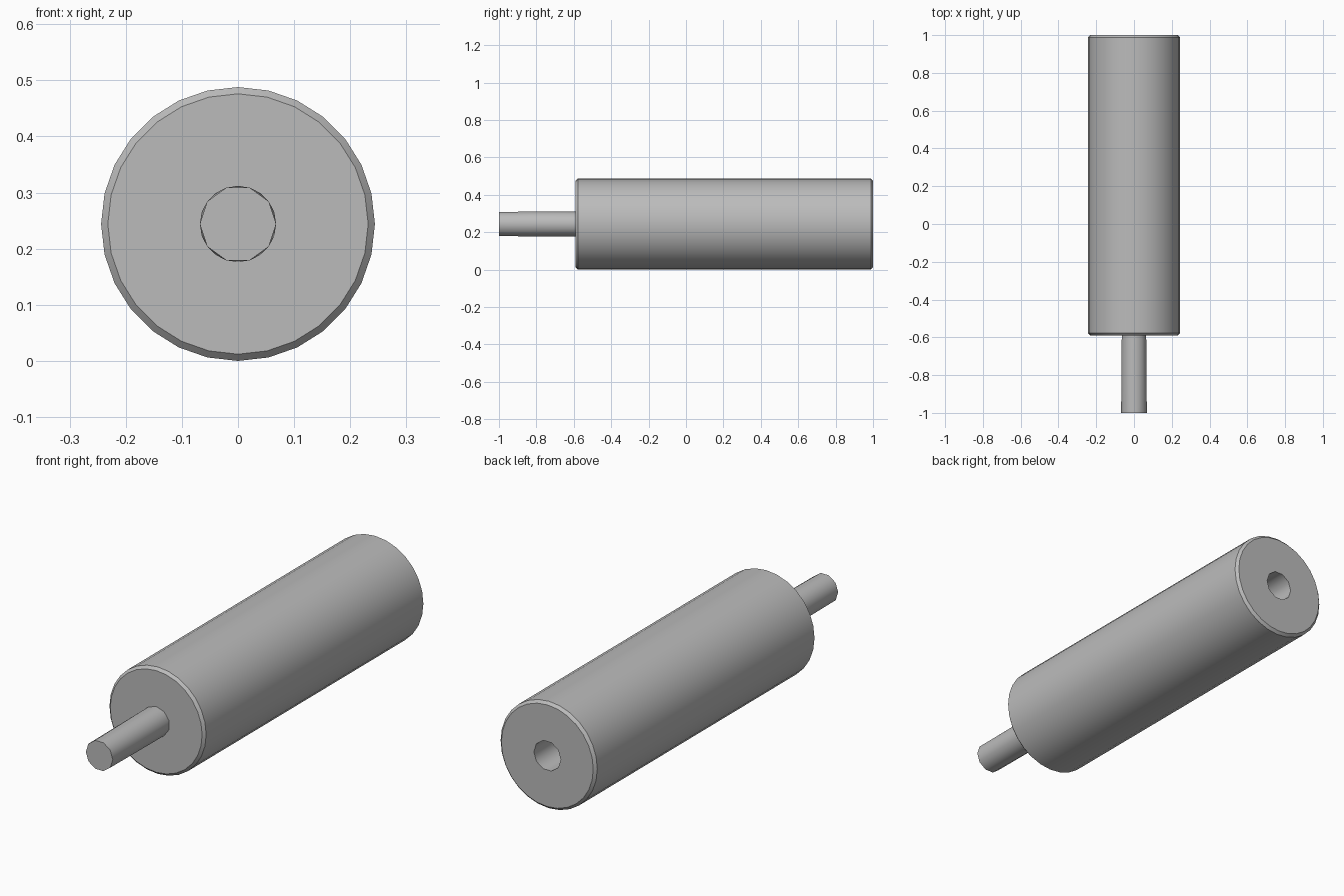
import bpy, bmesh
from math import sin, cos, pi, radians

cube = bpy.data.objects.get("Cube")
if cube:
    bpy.data.objects.remove(cube, do_unlink=True)

CENTRE = 0.244
PIN_R = 0.068
BODY_R = 0.244
CHAMFER = 0.012

grey = bpy.data.materials.new("plain_grey")
grey.use_nodes = True
colour = (0.5, 0.5, 0.5, 1)
grey.diffuse_color = colour
grey.node_tree.nodes["Principled BSDF"].inputs["Base Color"].default_value = colour


def ring(bm, y, r, sides, turn=0.0):
    """Ring of vertices around the long axis, turned by a fraction of a step."""
    return [bm.verts.new((r * cos(2 * pi * (i + turn) / sides), y,
                          CENTRE + r * sin(2 * pi * (i + turn) / sides)))
            for i in range(sides)]


def wall(bm, a, b, twisted=False):
    """Join two rings with quads, or with triangles when they are staggered."""
    n = len(a)
    for i in range(n):
        j = (i + 1) % n
        if twisted:
            bm.faces.new((a[i], a[j], b[i]))
            bm.faces.new((a[j], b[j], b[i]))
        else:
            bm.faces.new((a[i], a[j], b[j], b[i]))


def finish(bm, name):
    bmesh.ops.recalc_face_normals(bm, faces=bm.faces[:])
    mesh = bpy.data.meshes.new(name)
    bm.to_mesh(mesh)
    bm.free()
    obj = bpy.data.objects.new(name, mesh)
    mesh.materials.append(grey)
    bpy.context.collection.objects.link(obj)
    bpy.ops.object.select_all(action='DESELECT')
    obj.select_set(True)
    bpy.context.view_layer.objects.active = obj
    bpy.ops.object.shade_smooth_by_angle(angle=radians(30))


# Chamfered body with a round socket in the back end
bm = bmesh.new()
profile = [(-0.59, BODY_R - CHAMFER), (-0.59 + CHAMFER, BODY_R),
           (1 - CHAMFER, BODY_R), (1, BODY_R - CHAMFER)]
rings = [ring(bm, y, r, 28) for y, r in profile]
for a, b in zip(rings, rings[1:]):
    wall(bm, a, b)
bm.faces.new(rings[0])
mouth = ring(bm, 1, PIN_R, 10)
floor = ring(bm, 0.59, PIN_R, 10, 0.5)
wall(bm, mouth, floor, twisted=True)
bm.faces.new(floor)
# Back face between the rim and the socket mouth
rim_edges = [e for e in bm.edges if e.is_boundary]
bmesh.ops.triangle_fill(bm, edges=rim_edges, use_beauty=True, normal=(0, 1, 0))
finish(bm, "body")

# Pin standing out of the front end
bm = bmesh.new()
tip = ring(bm, -1, PIN_R, 10)
root = ring(bm, -0.59, PIN_R, 10, 0.5)
wall(bm, tip, root, twisted=True)
bm.faces.new(tip)
finish(bm, "front_pin")
